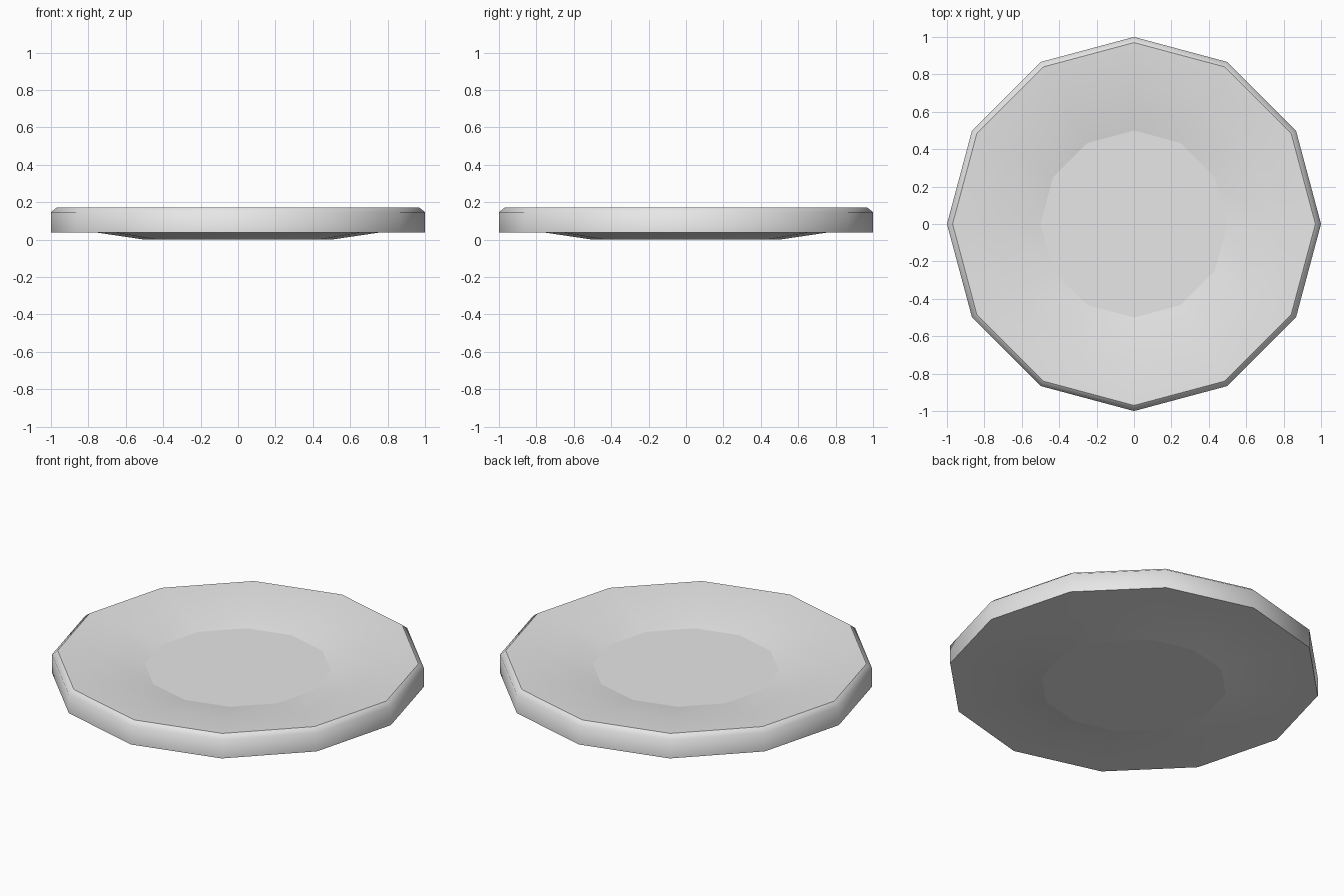
import bpy
import bmesh
import math

if "Cube" in bpy.data.objects:
    bpy.data.objects.remove(bpy.data.objects["Cube"], do_unlink=True)

SIDES = 12

# Profile from the foot, around the rim, to the dish floor:
# radius, height, whether the ring is a crisp crease
PROFILE = [
    (0.50, 0.0, True),     # foot edge
    (0.75, 0.037, False),  # underside shoulder
    (1.0, 0.037, True),    # bottom of outer wall
    (1.0, 0.147, False),   # top of outer wall
    (0.97, 0.171, True),   # rim lip
    (0.75, 0.155, False),  # inner shoulder
    (0.50, 0.11, True),    # dish floor edge
]

# Glaze colour
grey = bpy.data.materials.new("pale_grey")
grey.use_nodes = True
colour = (0.8, 0.8, 0.8, 1.0)
grey.diffuse_color = colour
grey.node_tree.nodes["Principled BSDF"].inputs["Base Color"].default_value = colour

# Stack the rings of the plate
bm = bmesh.new()
rings = []
for radius, height, crisp in PROFILE:
    angles = [math.tau * i / SIDES for i in range(SIDES)]
    rings.append([bm.verts.new((radius * math.cos(a), radius * math.sin(a), height))
                  for a in angles])

# Skin between rings, smooth shaded
for low, high in zip(rings, rings[1:]):
    for i in range(SIDES):
        j = (i + 1) % SIDES
        bm.faces.new((low[i], low[j], high[j], high[i])).smooth = True

# Flat foot and dish floor
bm.faces.new(rings[0][::-1])
bm.faces.new(rings[-1])

# Crease the crisp rings
for ring, (radius, height, crisp) in zip(rings, PROFILE):
    if crisp:
        for i in range(SIDES):
            bm.edges.get((ring[i], ring[(i + 1) % SIDES])).smooth = False

bmesh.ops.recalc_face_normals(bm, faces=bm.faces)
mesh = bpy.data.meshes.new("plate")
bm.to_mesh(mesh)
bm.free()
mesh.materials.append(grey)
plate = bpy.data.objects.new("plate", mesh)
bpy.context.collection.objects.link(plate)
